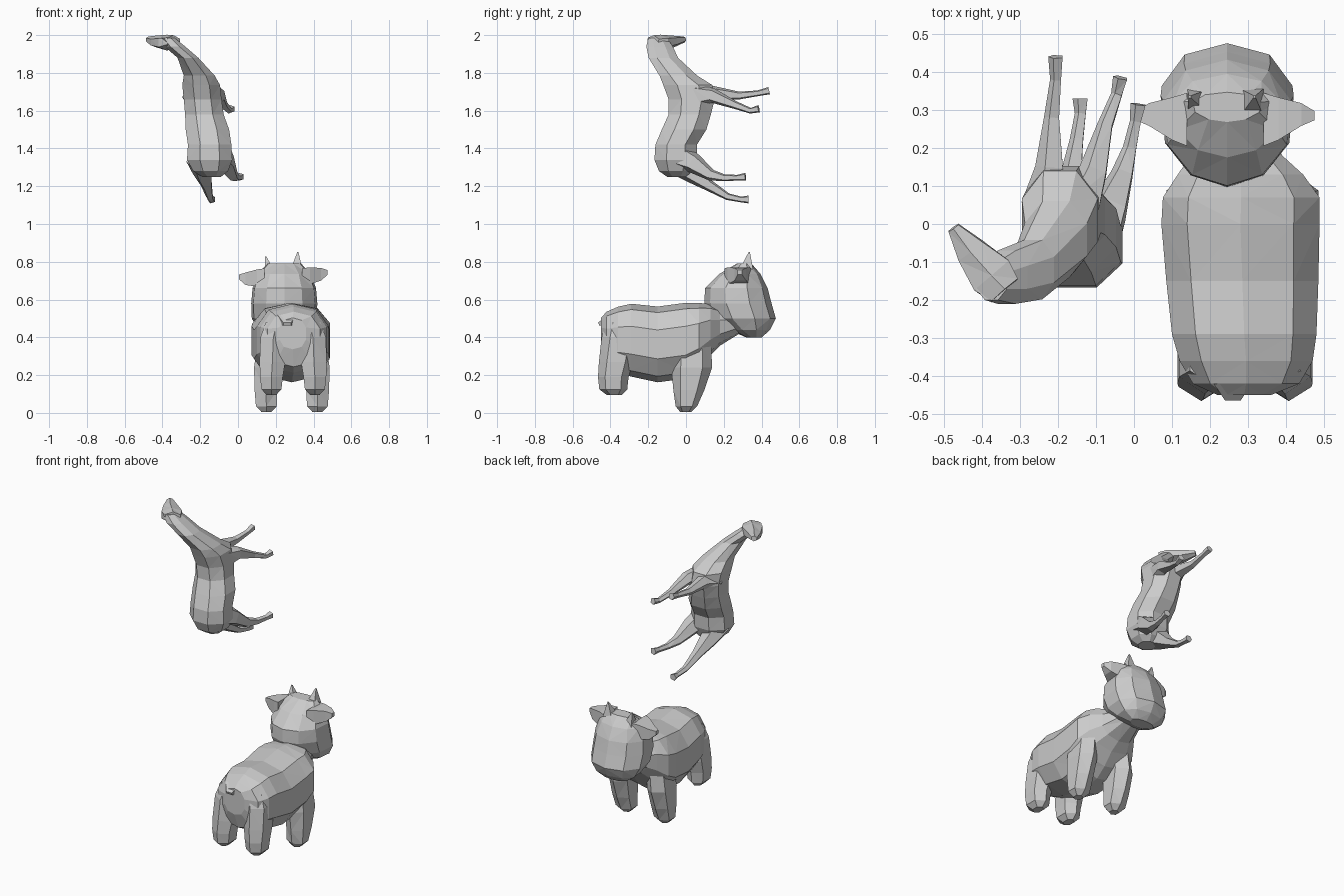
import bpy, bmesh, math
from mathutils import Vector


def loft(name, rings, sides=8, axis=None, power=0.9, taper=0.0):
    """Faceted skin through rings (x, y, z, half_width, half_depth)."""
    bm = bmesh.new()
    pts = [Vector(r[:3]) for r in rings]
    loops = []
    for i, r in enumerate(rings):
        # fixed ring normal, or the direction of the path
        n = Vector(axis) if axis else (pts[min(i + 1, len(pts) - 1)] - pts[max(i - 1, 0)])
        n.normalize()
        ref = Vector((1, 0, 0)) if abs(n.x) < 0.8 else Vector((0, 1, 0))
        u = (ref - n * ref.dot(n)).normalized()
        v = n.cross(u)
        top = math.cos(math.pi / sides) ** power
        loop = []
        for k in range(sides):
            a = 2 * math.pi * (k + 0.5) / sides
            c, s = math.cos(a), math.sin(a)
            c = math.copysign(abs(c) ** power, c) / top
            s = math.copysign(abs(s) ** power, s) / top
            c *= 1 + taper * min(0, s)          # pinch one side of the ring
            loop.append(bm.verts.new(pts[i] + u * c * r[3] + v * s * r[4]))
        loops.append(loop)
    for a, b in zip(loops, loops[1:]):
        for k in range(sides):
            j = (k + 1) % sides
            bm.faces.new((a[k], a[j], b[j], b[k]))
    bm.faces.new(loops[0][::-1])
    bm.faces.new(loops[-1])
    bmesh.ops.triangulate(bm, faces=bm.faces[:])
    bmesh.ops.recalc_face_normals(bm, faces=bm.faces[:])
    me = bpy.data.meshes.new(name)
    bm.to_mesh(me)
    bm.free()
    ob = bpy.data.objects.new(name, me)
    bpy.context.collection.objects.link(ob)
    return ob


# ---- stocky bull, facing +y ----
# body stations: y, top z, bottom z, centre x, half width
body = [(-0.45, 0.50, 0.34, 0.29, 0.07), (-0.42, 0.53, 0.25, 0.295, 0.14),
        (-0.36, 0.555, 0.22, 0.295, 0.175), (-0.29, 0.57, 0.20, 0.29, 0.19),
        (-0.15, 0.555, 0.17, 0.285, 0.20), (0.0, 0.575, 0.19, 0.28, 0.208),
        (0.07, 0.575, 0.24, 0.282, 0.206), (0.13, 0.57, 0.31, 0.28, 0.165),
        (0.18, 0.55, 0.36, 0.27, 0.12), (0.28, 0.52, 0.42, 0.26, 0.08)]
loft("bull_body", [(x, y, (t + b) / 2, w, (t - b) / 2) for y, t, b, x, w in body],
     sides=10, axis=(0, 1, 0), power=0.82)

# head stations: z, back y, front y, half width
head = [(0.40, 0.32, 0.40, 0.08), (0.44, 0.23, 0.44, 0.14), (0.50, 0.14, 0.468, 0.172),
        (0.58, 0.105, 0.445, 0.175), (0.66, 0.108, 0.425, 0.168),
        (0.735, 0.18, 0.39, 0.14), (0.79, 0.27, 0.345, 0.09)]
loft("bull_head", [(0.245, (a + b) / 2, z, w, (b - a) / 2) for z, a, b, w in head],
     sides=10, axis=(0, 0, 1), taper=0.18)

for s, side in ((-1, "left"), (1, "right")):
    # legs
    fx, rx = 0.285 + s * 0.135, 0.292 + s * 0.115
    loft("bull_front_leg_" + side,
         [(fx, -0.002, 0.004, 0.025, 0.025), (fx, 0.002, 0.035, 0.055, 0.05),
          (fx + s * 0.002, 0.015, 0.12, 0.06, 0.072), (fx, 0.03, 0.24, 0.065, 0.095),
          (fx - s * 0.015, 0.03, 0.38, 0.06, 0.09)], sides=6, axis=(0, 0, 1))
    loft("bull_rear_leg_" + side,
         [(rx, -0.38, 0.095, 0.025, 0.035), (rx, -0.385, 0.125, 0.053, 0.065),
          (rx, -0.385, 0.19, 0.06, 0.071), (rx - s * 0.005, -0.37, 0.27, 0.068, 0.08),
          (rx - s * 0.01, -0.35, 0.40, 0.068, 0.085), (rx - s * 0.03, -0.34, 0.48, 0.06, 0.075)],
         sides=6, axis=(0, 0, 1))
    # ears, broad at the root and slightly tilted as a pair
    hx, dz = 0.24, s * 0.012
    loft("bull_ear_" + side,
         [(hx + s * 0.10, 0.275, 0.715, 0.07, 0.05), (hx + s * 0.14, 0.277, 0.72 + dz / 2, 0.056, 0.045),
          (hx + s * 0.20, 0.288, 0.722 + dz, 0.03, 0.033), (hx + s * 0.235, 0.285, 0.732 + dz, 0.012, 0.012)],
         sides=4, axis=(s, 0, 0))
    # horns
    loft("bull_horn_" + side,
         [(hx + s * 0.07, 0.32, 0.75 + dz, 0.03, 0.035),
          (hx + s * 0.085 - 0.008, 0.335, 0.84 + dz, 0.003, 0.003)], sides=4, axis=(0, 0, 1))

# tail stub
loft("bull_tail", [(0.26, -0.41, 0.49, 0.05, 0.03), (0.26, -0.462, 0.47, 0.02, 0.008)], sides=4)

# ---- rearing horse, back toward -y ----
loft("horse_body_and_neck",
     [(-0.14, -0.05, 1.25, 0.05, 0.05), (-0.145, -0.055, 1.28, 0.092, 0.088),
      (-0.15, -0.055, 1.34, 0.12, 0.112), (-0.15, -0.052, 1.42, 0.115, 0.11),
      (-0.162, -0.01, 1.50, 0.115, 0.118), (-0.178, 0.02, 1.58, 0.102, 0.112),
      (-0.187, 0.03, 1.66, 0.10, 0.122), (-0.195, 0.01, 1.735, 0.10, 0.13),
      (-0.205, -0.04, 1.785, 0.082, 0.10), (-0.265, -0.12, 1.88, 0.055, 0.078),
      (-0.335, -0.14, 1.94, 0.055, 0.07), (-0.375, -0.15, 1.985, 0.04, 0.05)],
     axis=(0, 0, 1), power=0.95)
loft("horse_head",
     [(-0.34, -0.175, 1.965, 0.045, 0.03), (-0.375, -0.135, 1.96, 0.06, 0.037),
      (-0.43, -0.07, 1.966, 0.04, 0.028), (-0.475, -0.01, 1.977, 0.016, 0.014)], sides=6)

# horse legs: path points with radius
legs = {
    "front_left": [(-0.23, 0.05, 1.67, 0.055), (-0.22, 0.15, 1.692, 0.033),
                   (-0.215, 0.28, 1.68, 0.018), (-0.205, 0.38, 1.692, 0.013),
                   (-0.205, 0.44, 1.706, 0.017)],
    "front_right": [(-0.145, 0.05, 1.68, 0.055), (-0.105, 0.14, 1.68, 0.033),
                    (-0.075, 0.26, 1.63, 0.018), (-0.045, 0.34, 1.60, 0.013),
                    (-0.035, 0.385, 1.61, 0.017)],
    "hind_left": [(-0.195, -0.05, 1.335, 0.065), (-0.185, 0.03, 1.27, 0.045),
                  (-0.165, 0.12, 1.205, 0.026), (-0.15, 0.22, 1.145, 0.016),
                  (-0.14, 0.29, 1.13, 0.013), (-0.14, 0.33, 1.13, 0.018)],
    "hind_right": [(-0.10, -0.04, 1.36, 0.06), (-0.065, 0.04, 1.322, 0.045),
                   (-0.03, 0.13, 1.26, 0.026), (-0.01, 0.20, 1.245, 0.016),
                   (0.005, 0.27, 1.245, 0.013), (0.012, 0.315, 1.25, 0.018)],
}
for name, path in legs.items():
    loft("horse_leg_" + name, [p + (p[3],) for p in path], sides=5)
